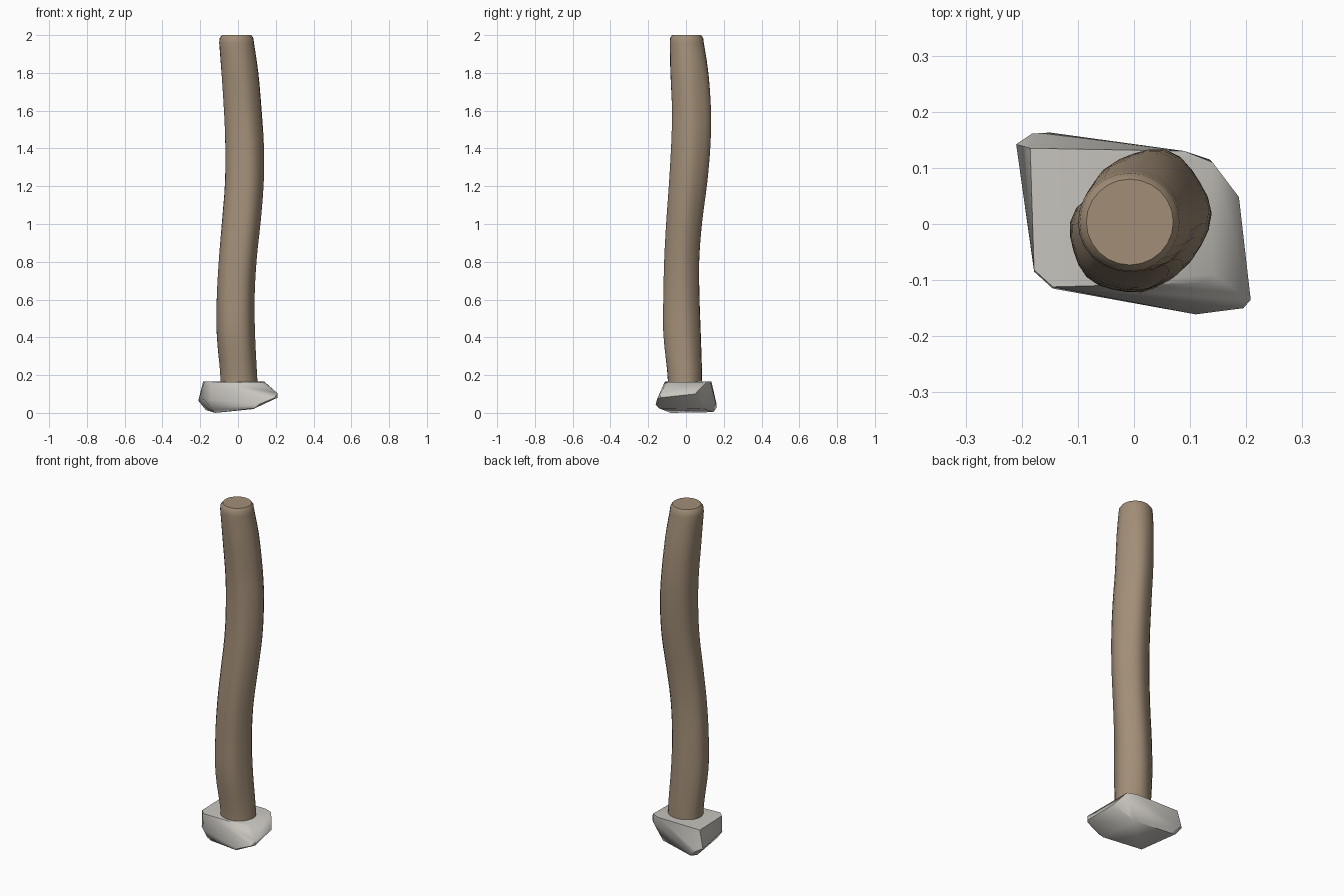
import bpy, bmesh, math

if "Cube" in bpy.data.objects:
    bpy.data.objects.remove(bpy.data.objects["Cube"])


def material(name, rgb):
    m = bpy.data.materials.new(name)
    m.diffuse_color = (*rgb, 1)
    m.use_nodes = True
    m.node_tree.nodes["Principled BSDF"].inputs["Base Color"].default_value = m.diffuse_color
    return m


def finish(bm, name, mat, angle):
    bmesh.ops.recalc_face_normals(bm, faces=bm.faces[:])
    mesh = bpy.data.meshes.new(name)
    bm.to_mesh(mesh)
    bm.free()
    ob = bpy.data.objects.new(name, mesh)
    bpy.context.collection.objects.link(ob)
    mesh.materials.append(mat)
    bpy.ops.object.select_all(action='DESELECT')
    ob.select_set(True)
    bpy.context.view_layer.objects.active = ob
    bpy.ops.object.shade_smooth_by_angle(angle=math.radians(angle))
    return ob


def catmull(p0, p1, p2, p3, t):
    return [0.5 * (2*b + (c-a)*t + (2*a-5*b+4*c-d)*t*t + (3*b-a-3*c+d)*t**3)
            for a, b, c, d in zip(p0, p1, p2, p3)]


wood = material("wood", (0.36, 0.27, 0.185))
stone = material("stone", (0.58, 0.56, 0.52))

# Crooked post: z, then left/right and front/back extents
stations = [
    (0.13, -0.092, 0.105, -0.095, 0.085),
    (0.22, -0.095, 0.100, -0.100, 0.084),
    (0.42, -0.112, 0.090, -0.121, 0.077),
    (0.62, -0.112, 0.088, -0.120, 0.070),
    (0.82, -0.101, 0.099, -0.115, 0.069),
    (1.02, -0.085, 0.120, -0.104, 0.085),
    (1.22, -0.070, 0.135, -0.090, 0.111),
    (1.42, -0.069, 0.135, -0.079, 0.128),
    (1.60, -0.076, 0.123, -0.075, 0.131),
    (1.80, -0.089, 0.106, -0.083, 0.118),
    (1.96, -0.100, 0.084, -0.086, 0.094),
]
levels = []
last = len(stations) - 1
for i in range(last):
    quad = [stations[min(max(j, 0), last)] for j in range(i - 1, i + 3)]
    levels += [catmull(*quad, k / 3) for k in range(3)]
levels.append(stations[-1])
# Rounded rim at the top
levels += [(1.985, -0.097, 0.081, -0.084, 0.091), (2.0, -0.085, 0.070, -0.073, 0.080)]

SIDES = 24
bm = bmesh.new()
rings = []
for z, x0, x1, y0, y1 in levels:
    fade = max(0, min(1, (2.0 - z) / 0.3, (z - 0.1) / 0.2))
    ring = []
    for s in range(SIDES):
        a = 2 * math.pi * s / SIDES
        # gentle drifting grooves along the trunk
        r = 1 + fade * (0.03 * math.sin(5 * a + 1.1 * z) + 0.02 * math.sin(3 * a - 1.7 * z))
        ring.append(bm.verts.new(((x0 + x1) / 2 + (x1 - x0) / 2 * r * math.cos(a),
                                  (y0 + y1) / 2 + (y1 - y0) / 2 * r * math.sin(a), z)))
    rings.append(ring)
for a, b in zip(rings, rings[1:]):
    for s in range(SIDES):
        t = (s + 1) % SIDES
        bm.faces.new((a[s], a[t], b[t], b[s]))
bm.faces.new(rings[0])
bm.faces.new(rings[-1])
finish(bm, "wooden_post", wood, 50)

# Rough foundation stone: hull of chipped corners
corners = [
    # upper surface
    (-0.185, 0.135, 0.165), (0.09, 0.13, 0.165), (0.14, 0.11, 0.165),
    (0.14, -0.09, 0.163), (0.12, -0.105, 0.16), (-0.145, -0.112, 0.165),
    (-0.178, -0.082, 0.165),
    # widest points
    (-0.21, 0.142, 0.065), (-0.182, 0.161, 0.05), (-0.15, 0.163, 0.03),
    (0.135, 0.115, 0.12), (0.187, 0.048, 0.10), (0.208, -0.135, 0.105),
    (0.208, -0.135, 0.08), (0.195, -0.15, 0.08), (0.11, -0.161, 0.045),
    (-0.145, -0.115, 0.07), (-0.178, -0.085, 0.07),
    # underside
    (-0.17, 0.14, 0.015), (-0.13, 0.145, 0.004), (-0.12, -0.08, 0.0),
    (-0.14, -0.09, 0.02), (0.09, -0.145, 0.025), (0.08, 0.10, 0.02),
    (0.11, 0.09, 0.045),
]
bm = bmesh.new()
for c in corners:
    bm.verts.new(c)
bmesh.ops.convex_hull(bm, input=bm.verts[:])
bmesh.ops.delete(bm, geom=[v for v in bm.verts if not v.link_faces], context='VERTS')
finish(bm, "foundation_stone", stone, 40)
